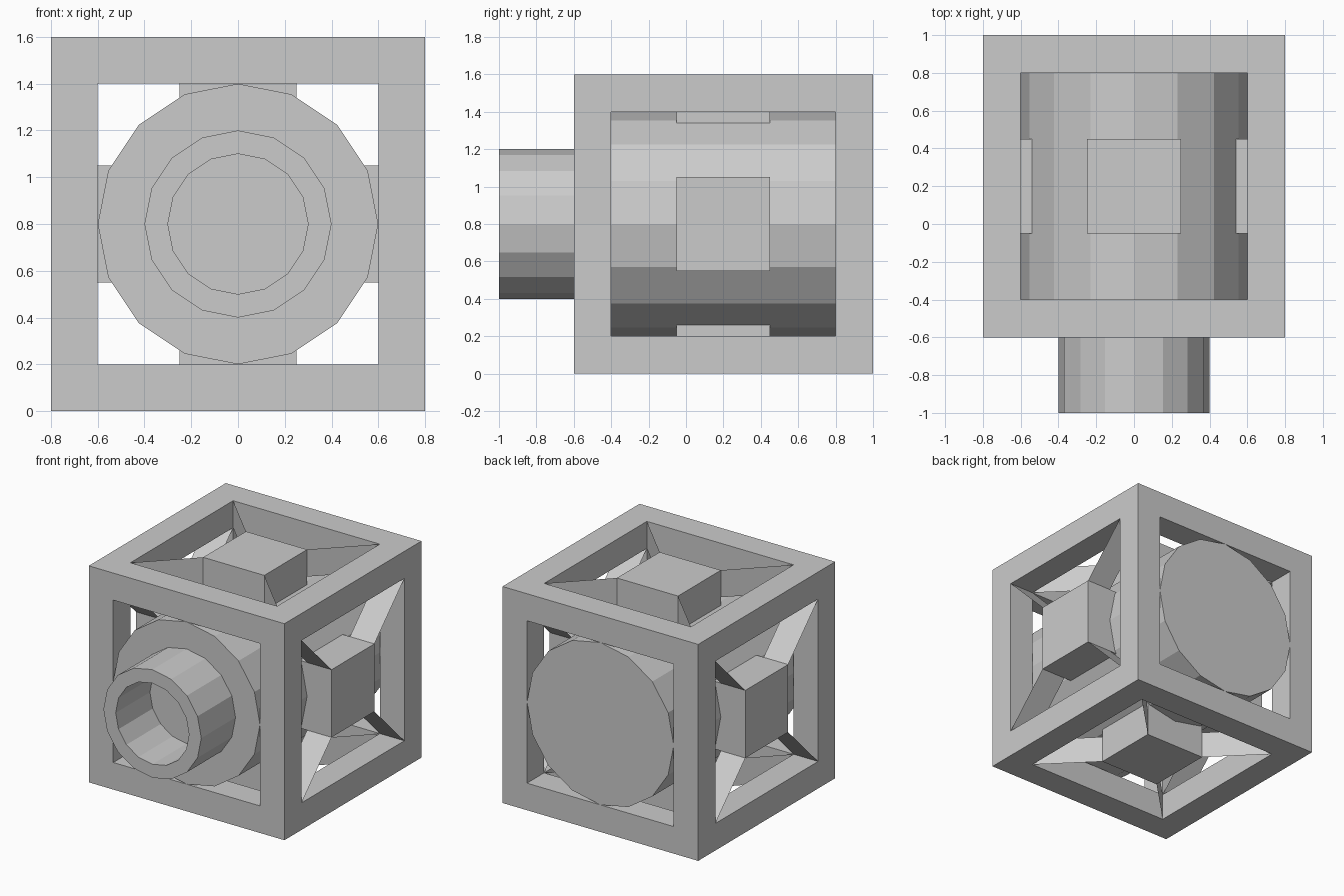
import bpy, bmesh
from math import pi
from mathutils import Matrix, Vector

if "Cube" in bpy.data.objects:
    bpy.data.objects.remove(bpy.data.objects["Cube"])

CENTRE = Vector((0, 0.2, 0.8))   # middle of the cubic frame
HALF, BAR, PAD = 0.8, 0.2, 0.25  # frame half size, bar width, block half width
INNER = HALF - BAR
SIDES = 16


def add_object(name, bm, fix_normals=True):
    if fix_normals:
        bmesh.ops.recalc_face_normals(bm, faces=bm.faces)
    mesh = bpy.data.meshes.new(name)
    bm.to_mesh(mesh)
    bm.free()
    obj = bpy.data.objects.new(name, mesh)
    obj.location = CENTRE
    bpy.context.collection.objects.link(obj)
    return obj


# Open cube frame: inset every side, push the inset inwards, remove the caps
bm = bmesh.new()
bmesh.ops.create_cube(bm, size=2 * HALF)
sides = bm.faces[:]
bmesh.ops.inset_individual(bm, faces=sides, thickness=BAR, use_even_offset=True)
normals = [f.normal.copy() for f in sides]
caps = bmesh.ops.extrude_discrete_faces(bm, faces=sides)["faces"]
for cap in caps:
    cap.normal_update()
    bmesh.ops.translate(bm, verts=cap.verts[:], vec=cap.normal * -BAR)
bmesh.ops.delete(bm, geom=caps, context="FACES")
bmesh.ops.remove_doubles(bm, verts=bm.verts, dist=0.001)
add_object("cube_frame", bm)

# Drum lying along y, flush with the front and back of the frame
bm = bmesh.new()
bmesh.ops.create_cone(bm, cap_ends=True, segments=SIDES, radius1=INNER,
                      radius2=INNER, depth=2 * HALF,
                      matrix=Matrix.Rotation(pi / 2, 4, "X"))
add_object("drum", bm)

# Hollow spout on the drum's front face
bm = bmesh.new()
profile = [(0.4, -0.78), (0.4, -1.2), (0.3, -1.2), (0.3, -0.78)]
ring = [bm.verts.new((r, y, 0)) for r, y in profile]
edges = [bm.edges.new((ring[i], ring[(i + 1) % 4])) for i in range(4)]
bmesh.ops.spin(bm, geom=ring + edges, axis=(0, 1, 0), cent=(0, 0, 0),
               angle=2 * pi, steps=SIDES, use_duplicate=False)
bmesh.ops.remove_doubles(bm, verts=bm.verts, dist=0.001)
add_object("spout", bm)

# Block with four thin corner webs on the top, right, bottom and left
for i, side in enumerate(("top", "right", "bottom", "left")):
    turn = Matrix.Rotation(i * pi / 2, 4, "Y")

    bm = bmesh.new()
    depth = 0.3
    bmesh.ops.create_cube(bm, size=1, matrix=turn
                          @ Matrix.Translation((0, 0, HALF - depth / 2))
                          @ Matrix.Diagonal((2 * PAD, 2 * PAD, depth, 1)))
    add_object(side + "_block", bm)

    bm = bmesh.new()
    for sx in (-1, 1):
        for sy in (-1, 1):
            quad = ((INNER, HALF), (PAD, HALF), (PAD, INNER), (INNER, INNER))
            bm.faces.new([bm.verts.new(turn @ Vector((sx * d, sy * d, z)))
                          for d, z in quad])
    add_object(side + "_webs", bm, False)
